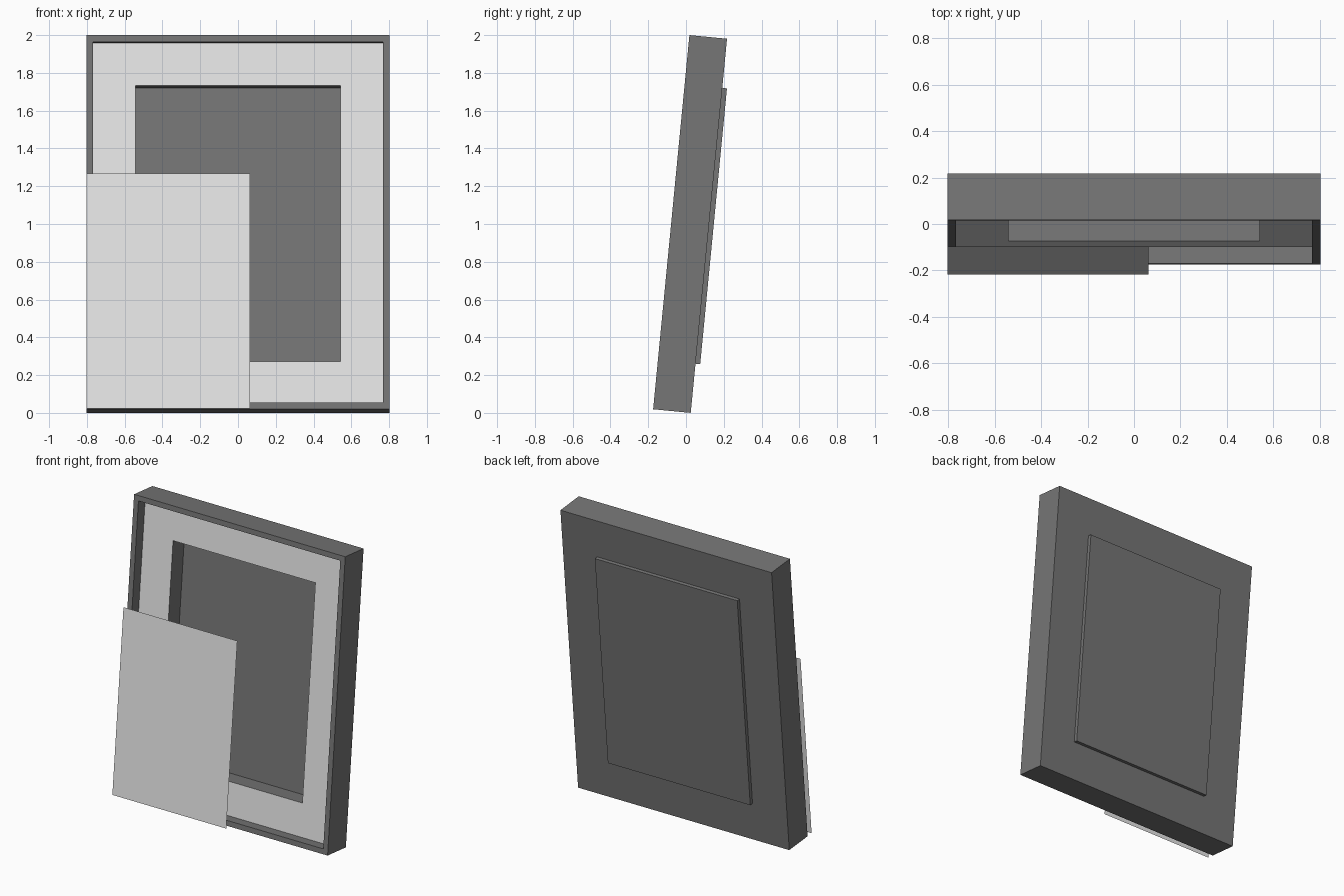
import bpy, bmesh, math
from mathutils import Matrix, Vector

if "Cube" in bpy.data.objects:
    bpy.data.objects.remove(bpy.data.objects["Cube"], do_unlink=True)

WIDTH, HEIGHT, DEPTH = 1.606, 1.99, 0.2
BORDER, MAT_WIDTH = 0.05, 0.32
LEAN = math.radians(5.54)


def material(name, value):
    mat = bpy.data.materials.new(name)
    mat.use_nodes = True
    color = (value, value, value, 1)
    mat.diffuse_color = color
    mat.node_tree.nodes["Principled BSDF"].inputs["Base Color"].default_value = color
    return mat


dark = material("dark grey", 0.18)
light = material("light grey", 0.8)


def finish(name, bm, mats):
    """Turn the bmesh into an object leaning backwards."""
    mesh = bpy.data.meshes.new(name)
    bm.to_mesh(mesh)
    bm.free()
    for mat in mats:
        mesh.materials.append(mat)
    obj = bpy.data.objects.new(name, mesh)
    bpy.context.collection.objects.link(obj)
    obj.location = (0, -0.174, DEPTH * math.sin(LEAN))
    obj.rotation_euler.x = -LEAN
    return obj


def sink(bm, face, margin, distance):
    """Inset a face, push it back, and return the rim faces and the floor."""
    rim = bmesh.ops.inset_individual(bm, faces=[face], thickness=margin)["faces"]
    floor = bmesh.ops.extrude_discrete_faces(bm, faces=[face])["faces"][0]
    bmesh.ops.translate(bm, verts=floor.verts, vec=(0, distance, 0))
    return rim, floor


# Frame with a recessed mat, and a pocket that pokes out of the back
bm = bmesh.new()
bmesh.ops.create_cube(bm, size=1, matrix=Matrix.Translation((0, DEPTH / 2, HEIGHT / 2))
                      @ Matrix.Diagonal((WIDTH, DEPTH, HEIGHT, 1)))
bm.normal_update()
front = min(bm.faces, key=lambda f: f.calc_center_median().y)
_, mat_face = sink(bm, front, BORDER, 0.075)
bm.normal_update()
mat_rim, _ = sink(bm, mat_face, MAT_WIDTH, 0.15)
for face in mat_rim:
    face.material_index = 1
finish("picture_frame", bm, [dark, light])

# Thin loose sheet, the size of the pocket, in front of the lower right corner
bm = bmesh.new()
inset = BORDER + MAT_WIDTH
w, h = WIDTH - 2 * inset, HEIGHT - 2 * inset
corner = Vector((-WIDTH / 2, -0.044, 0))
bm.faces.new([bm.verts.new(corner + Vector(p))
              for p in ((0, 0, 0), (w, 0, 0), (w, 0, h), (0, 0, h))])
finish("loose_sheet", bm, [light])
